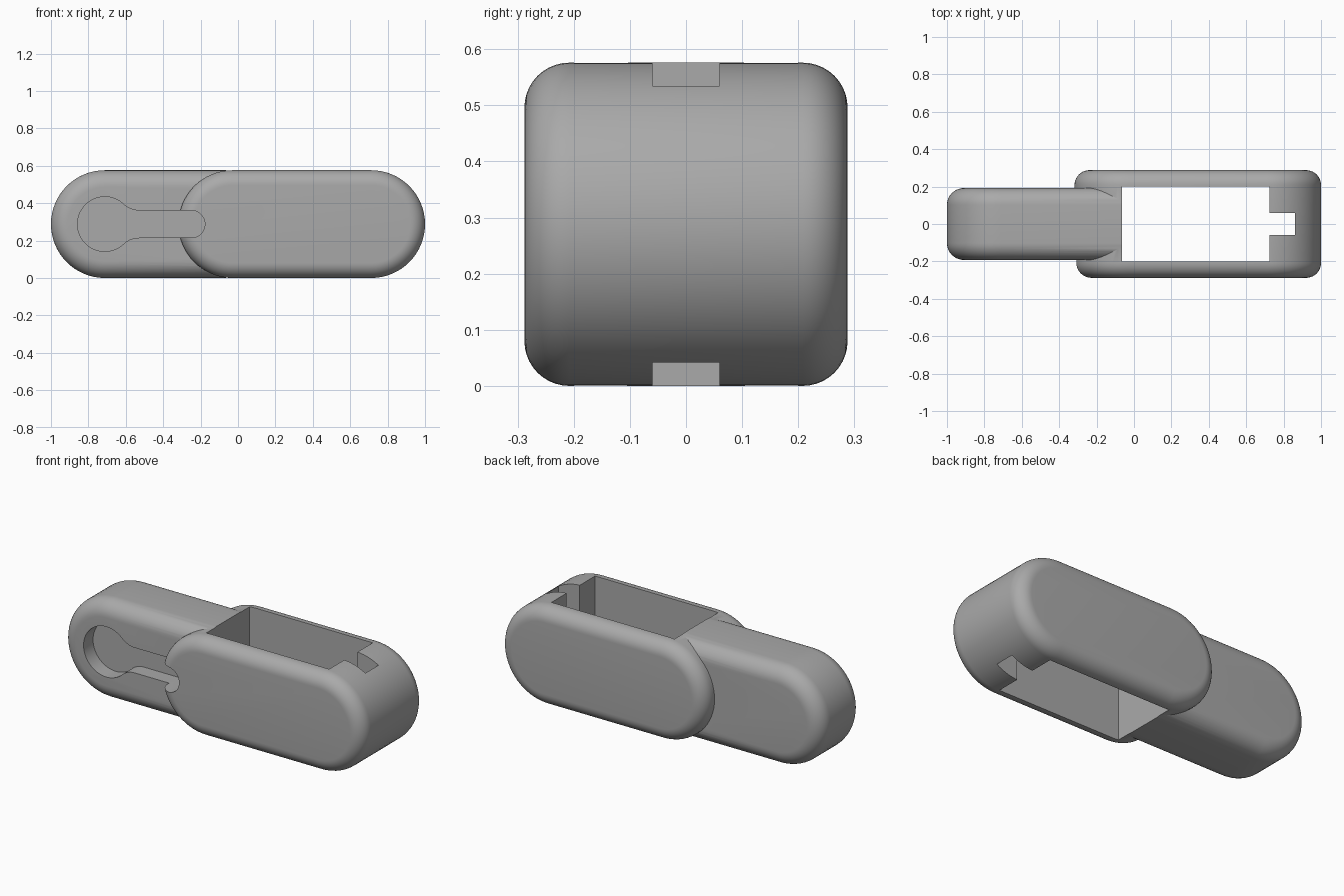
import bpy, bmesh, math

if "Cube" in bpy.data.objects:
    bpy.data.objects.remove(bpy.data.objects["Cube"])

R = 0.288           # end radius of both capsule bodies (half height)
grey = bpy.data.materials.new("grey")
grey.diffuse_color = (0.40, 0.40, 0.40, 1)
grey.use_nodes = True
grey.node_tree.nodes["Principled BSDF"].inputs["Base Color"].default_value = grey.diffuse_color


def arc(cx, cz, r, a0, a1, n):
    """Points of an arc in the xz plane, angles in degrees."""
    return [(cx + r * math.cos(math.radians(a0 + (a1 - a0) * i / n)),
             cz + r * math.sin(math.radians(a0 + (a1 - a0) * i / n))) for i in range(n + 1)]


def loft(name, rings):
    """Closed solid through (y, outline) rings."""
    bm = bmesh.new()
    loops = [[bm.verts.new((x, y, z)) for x, z in pts] for y, pts in rings]
    n = len(loops[0])
    for a, b in zip(loops, loops[1:]):
        for i in range(n):
            bm.faces.new((a[i], a[(i + 1) % n], b[(i + 1) % n], b[i]))
    bm.faces.new(loops[0])
    bm.faces.new(loops[-1][::-1])
    bmesh.ops.recalc_face_normals(bm, faces=bm.faces)
    me = bpy.data.meshes.new(name)
    bm.to_mesh(me)
    bm.free()
    me.materials.append(grey)
    ob = bpy.data.objects.new(name, me)
    bpy.context.collection.objects.link(ob)
    return ob


def capsule(name, x0, x1, half_width, fillet):
    """Stadium slab with rounded rims; x0 and x1 are the end centres."""
    rings = []
    for side in (-1, 1):
        for i in range(11):
            t = math.pi / 2 * (i / 10 if side < 0 else 1 - i / 10)
            r = R - fillet + fillet * math.sin(t)
            y = side * (half_width - fillet + fillet * math.cos(t))
            rings.append((y, arc(x1, R, r, -90, 90, 32) + arc(x0, R, r, 90, 270, 32)))
    return loft(name, rings)


def block(name, x0, x1, half_width):
    """Rectangular cutter through the full height."""
    pts = [(x0, -0.1), (x1, -0.1), (x1, 0.7), (x0, 0.7)]
    return loft(name, [(-half_width, pts), (half_width, pts)])


# wide frame and narrow handle
frame = capsule("clip_body", -0.03, 0.712, R, 0.08)
handle = capsule("handle", -0.712, 0.2, 0.192, 0.09)

# keyhole pocket outline: upper half, then mirrored
cx, rc, hs, xf = -0.712, 0.146, 0.073, -0.53
dx = xf - cx
rf = (dx * dx + hs * hs - rc * rc) / (2 * (rc - hs))       # neck fillet radius
ang = math.degrees(math.atan2(hs + rf, dx))
upper = arc(-0.25, 0, hs, 0, 90, 12) + arc(xf, hs + rf, rf, 270, 180 + ang, 12) \
    + arc(cx, 0, rc, ang, 180, 32)[1:]
outline = upper + [(x, -z) for x, z in upper[-2:0:-1]]
outline = [(x, z + R) for x, z in outline]
keyhole = loft("keyhole_cutter", [(-0.4, outline), (-0.105, outline)])

# open window and its end notch
window = block("window_cutter", -0.065, 0.725, 0.2)
notch = block("notch_cutter", 0.6, 0.86, 0.06)

for cutter, op in ((handle, 'UNION'), (window, 'DIFFERENCE'),
                   (notch, 'DIFFERENCE'), (keyhole, 'DIFFERENCE')):
    m = frame.modifiers.new(cutter.name, 'BOOLEAN')
    m.operation, m.solver, m.object = op, 'EXACT', cutter
    bpy.context.view_layer.objects.active = frame
    bpy.ops.object.modifier_apply(modifier=m.name)
    bpy.data.objects.remove(cutter)

bpy.ops.object.select_all(action='DESELECT')
frame.select_set(True)
bpy.context.view_layer.objects.active = frame
bpy.ops.object.shade_smooth_by_angle(angle=math.radians(25))
